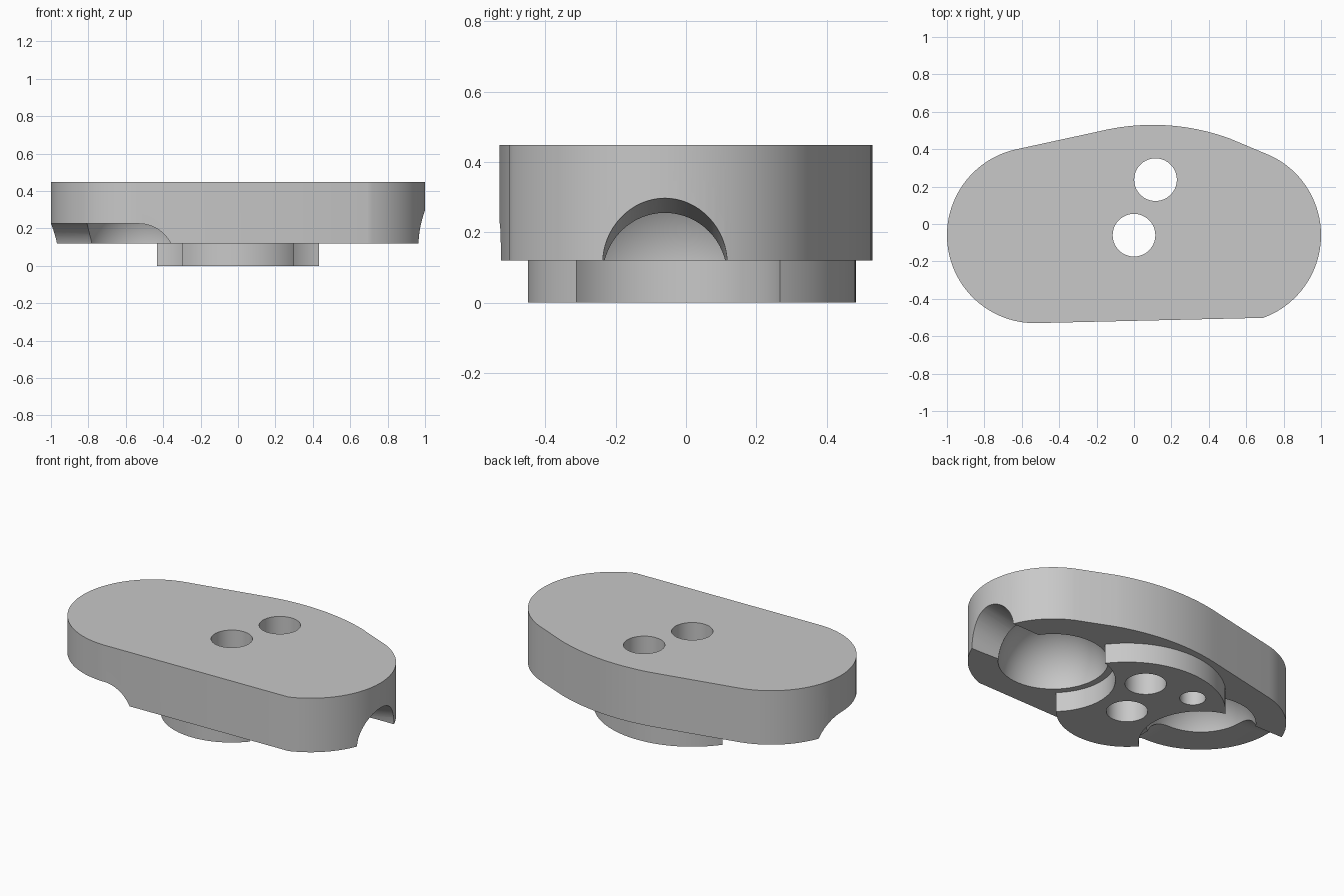
import bpy, bmesh
from math import cos, sin, radians

cube = bpy.data.objects.get("Cube")
if cube:
    bpy.data.objects.remove(cube, do_unlink=True)

grey = bpy.data.materials.new("plain_grey")
grey.use_nodes = True
grey.diffuse_color = (0.58, 0.58, 0.58, 1)
grey.node_tree.nodes["Principled BSDF"].inputs["Base Color"].default_value = (0.58, 0.58, 0.58, 1)

BASE, TOP = 0.12, 0.448    # plate underside and top
CEILING = 0.225            # top of the swept channel
CX, CY = 0.53, -0.06       # socket centres at +-CX, CY
BITE = 0.342               # clearance radius round each socket


def arc(cx, cy, r, a0, a1, n):
    """Points on an arc, angles in degrees."""
    angles = [radians(a0 + (a1 - a0) * i / n) for i in range(n + 1)]
    return [(cx + r * cos(a), cy + r * sin(a)) for a in angles]


def finish(name, bm):
    bmesh.ops.recalc_face_normals(bm, faces=bm.faces)
    mesh = bpy.data.meshes.new(name)
    bm.to_mesh(mesh)
    bm.free()
    mesh.materials.append(grey)
    obj = bpy.data.objects.new(name, mesh)
    bpy.context.collection.objects.link(obj)
    return obj


def loft(name, lower, upper):
    """Closed solid between two matching rings of 3D points."""
    bm = bmesh.new()
    a = [bm.verts.new(p) for p in lower]
    b = [bm.verts.new(p) for p in upper]
    bm.faces.new(a)
    bm.faces.new(b)
    for i in range(len(a)):
        j = (i + 1) % len(a)
        bm.faces.new((a[i], a[j], b[j], b[i]))
    return finish(name, bm)


def prism(name, outline, z0, z1):
    return loft(name, [(x, y, z0) for x, y in outline], [(x, y, z1) for x, y in outline])


def drum(name, x, y, r, z0, z1, n=64):
    return prism(name, arc(x, y, r, 0, 360, n)[:-1], z0, z1)


def tunnel(cx, r, angle, near, far):
    """Round tunnel leaving a socket; near and far are (distance, height)."""
    c, s = cos(radians(angle)), sin(radians(angle))
    rings = [[(cx + d * c - u * s, CY + d * s + u * c, z + v)
              for u, v in arc(0, 0, r, 0, 360, 64)[:-1]] for d, z in (near, far)]
    return loft("tunnel", *rings)


def socket(cx):
    bm = bmesh.new()
    bmesh.ops.create_uvsphere(bm, u_segments=64, v_segments=40, radius=0.304)
    bmesh.ops.translate(bm, verts=bm.verts, vec=(cx, CY, 0.10))
    return finish("socket", bm)


def holes():
    """Two through holes and one small blind hole."""
    return [drum("bolt_hole", 0, CY, 0.114, -0.1, 0.6),
            drum("bolt_hole", 0.115, 0.237, 0.114, -0.1, 0.6),
            drum("pin_hole", -0.185, 0.282, 0.072, -0.1, 0.25, 40)]


def cut(target, cutters):
    """Subtract the cutters, keep the result as plain mesh, drop the cutters."""
    for c in cutters:
        c.hide_render = True
        mod = target.modifiers.new(c.name, 'BOOLEAN')
        mod.operation, mod.solver, mod.object = 'DIFFERENCE', 'EXACT', c
    graph = bpy.context.evaluated_depsgraph_get()
    graph.update()
    mesh = bpy.data.meshes.new_from_object(target.evaluated_get(graph))
    target.modifiers.clear()
    target.data = mesh
    for c in cutters:
        bpy.data.objects.remove(c, do_unlink=True)


# Plate: two round ends joined by a flat front and a bulging back
outline = (arc(CX, CY, 0.47, -70, 65, 40)
           + arc(0.1, -0.67, 1.2, 70, 103.5, 20)
           + arc(-CX, CY, 0.47, 103, 270, 48))
plate = prism("plate", outline, BASE, TOP)

# Left socket: dome with a round tunnel that slopes up to the end
left = [socket(CX), tunnel(CX, 0.177, 0, (0.17, 0.06), (0.57, 0.14))]

# Right socket: dome with a round tunnel swept a quarter turn from side to front
R = 0.19
right = [socket(-CX)]
right += [tunnel(-CX, R, a, (0.1, CEILING - R), (0.7, CEILING - R)) for a in (180, 270)]
sector = [(-CX, CY)] + arc(-CX, CY, 0.7, 180, 270, 12)
right.append(prism("channel", sector, 0.02, CEILING))
cut(plate, left + right + holes())

# Boss under the plate: wide back arc, narrow front arc, bitten by both sockets
boss = prism("boss", arc(0, CY, 0.543, 0, 180, 64) + arc(0, CY, 0.39, 180, 360, 64), 0, BASE)
bites = [drum("bite", s * CX, CY, BITE, -0.1, 0.3, 96) for s in (-1, 1)]
cut(boss, bites + holes())

# Smooth curved walls, keep hard edges
bpy.ops.object.select_all(action='DESELECT')
for obj in (plate, boss):
    obj.select_set(True)
bpy.context.view_layer.objects.active = plate
bpy.ops.object.shade_smooth_by_angle(angle=radians(25))
